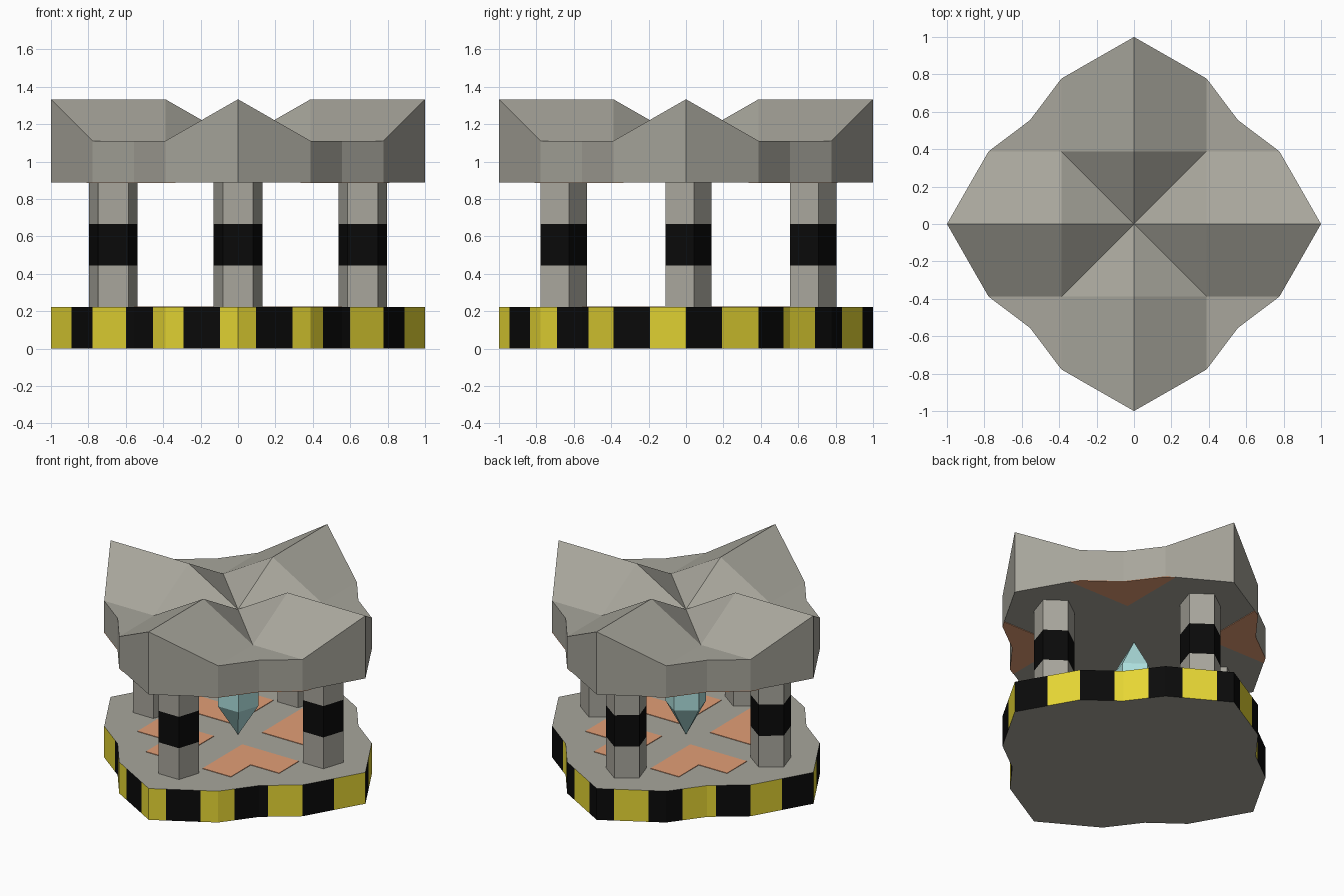
import bpy, bmesh, math
from mathutils import Vector

if "Cube" in bpy.data.objects:
    bpy.data.objects.remove(bpy.data.objects["Cube"])

U = 1 / 9  # modelling grid step
Z_BASE, Z_LOW, Z_HIGH, Z_ROOF, Z_VALLEY, Z_PEAK = 2*U, 4*U, 6*U, 8*U, 10*U, 12*U
A = 0.388  # half width of the roof arms


def material(name, r, g, b):
    m = bpy.data.materials.new(name)
    lin = [((c / 255 + 0.055) / 1.055) ** 2.4 if c > 10 else c / 255 / 12.92 for c in (r, g, b)]
    m.diffuse_color = (*lin, 1)
    m.use_nodes = True
    m.node_tree.nodes["Principled BSDF"].inputs["Base Color"].default_value = m.diffuse_color
    return m


STONE = material("stone grey", 168, 166, 156)
YELLOW = material("hazard yellow", 230, 214, 52)
BLACK = material("black", 10, 10, 10)
ORANGE = material("orange", 226, 158, 118)
CRYSTAL = material("pale teal", 174, 224, 222)


def finish(bm, name, mats):
    bmesh.ops.remove_doubles(bm, verts=bm.verts, dist=1e-4)
    bmesh.ops.recalc_face_normals(bm, faces=bm.faces)
    me = bpy.data.meshes.new(name)
    bm.to_mesh(me)
    bm.free()
    for m in mats:
        me.materials.append(m)
    ob = bpy.data.objects.new(name, me)
    bpy.context.collection.objects.link(ob)
    return ob


def loft(bm, rings, mat_of=lambda level, i: 0, caps=True):
    """Join rings of points with quads; mat_of picks the colour of each side face."""
    vs = [[bm.verts.new(p) for p in r] for r in rings]
    n = len(rings[0])
    for k in range(len(vs) - 1):
        for i in range(n):
            j = (i + 1) % n
            f = bm.faces.new((vs[k][i], vs[k][j], vs[k+1][j], vs[k+1][i]))
            f.material_index = mat_of(k, i)
    if caps:
        bm.faces.new(vs[0][::-1])
        bm.faces.new(vs[-1])
    return vs


def rot(p, q):
    """Quarter turns about z."""
    x, y = p[0], p[1]
    for _ in range(q):
        x, y = -y, x
    return (x, y, *p[2:])


# Shared 16-point outline, counter-clockwise from the front point
QUARTER = [(0, -1), (A, -7*U), (5*U, -5*U), (7*U, -A)]
OUTLINE = [rot(p, q) for q in range(4) for p in QUARTER]

# Base slab, sides cut into equal stripes along the perimeter
edges = [(Vector(OUTLINE[i]), Vector(OUTLINE[(i + 1) % 16])) for i in range(16)]
pitch = sum((b - a).length for a, b in edges) / 26
pts, cols, s = [], [], 0.0
for a, b in edges:
    L = (b - a).length
    cuts = [0.0]
    k = math.ceil((s + pitch / 2) / pitch)
    while k * pitch - pitch / 2 < s + L - 0.005:
        d = k * pitch - pitch / 2 - s
        if d > 0.005:
            cuts.append(d)
        k += 1
    cuts.append(L)
    for d0, d1 in zip(cuts, cuts[1:]):
        pts.append(a.lerp(b, d0 / L))
        cols.append(1 + int((s + (d0 + d1) / 2 + pitch / 2) // pitch) % 2)
    s += L
bm = bmesh.new()
loft(bm, [[(p.x, p.y, z) for p in pts] for z in (0, Z_BASE)], lambda k, i: cols[i])
finish(bm, "base_slab", [STONE, YELLOW, BLACK])

# Roof: flat underside, four gabled arms meeting in a valley cross
bm = bmesh.new()
rim = [(x, y, Z_PEAK if i % 4 == 0 else Z_VALLEY) for i, (x, y) in enumerate(OUTLINE)]
low = [(x, y, Z_ROOF) for x, y in OUTLINE]
loft(bm, [low, rim], caps=False)
bm.faces.new([bm.verts.new(p) for p in low[::-1]])
center = (0, 0, Z_VALLEY)
for q in range(4):
    r = [rim[(4*q + i) % 16] for i in range(5)]
    mid0, mid1 = rot((0, -A, Z_PEAK), q), rot((A, 0, Z_PEAK), q)
    corner = rot((A, -A, Z_VALLEY), q)
    for poly in ((r[0], r[1], corner, mid0), (r[1], r[2], r[3], corner),
                 (r[3], r[4], mid1, corner), (mid0, corner, center), (corner, mid1, center)):
        bm.faces.new([bm.verts.new(p) for p in poly])
finish(bm, "roof", [STONE])


def pentagon(cx, cy, z, r=0.137):
    return [(cx + r * math.cos(math.radians(90 + 72*i)),
             cy + r * math.sin(math.radians(90 + 72*i)), z) for i in range(5)]


# Four five-sided pillars with a black middle band
for q, name in enumerate(("front", "right", "back", "left")):
    cx, cy = rot((0, -6*U), q)
    bm = bmesh.new()
    loft(bm, [pentagon(cx, cy, z) for z in (Z_BASE, Z_LOW, Z_HIGH, Z_ROOF)],
         lambda k, i: int(k == 1))
    finish(bm, name + "_pillar", [STONE, BLACK])

# Crystal with a point at each end
bm = bmesh.new()
rings = loft(bm, [pentagon(0, 0, Z_LOW), pentagon(0, 0, Z_HIGH)], caps=False)
for ring, z in zip(rings, (Z_BASE, Z_ROOF)):
    tip = bm.verts.new((0, 0, z))
    for i in range(5):
        bm.faces.new((ring[i], ring[(i + 1) % 5], tip))
finish(bm, "crystal", [CRYSTAL])

# Orange inlays: L shapes on the floor, corner patches on the ceiling
FLOOR_L = [(U, -U), (U, -5*U), (3*U, -5*U), (3*U, -3*U), (5*U, -3*U), (5*U, -U)]
e = 1 - 3*U * (2*U / A)
CEILING = [(3*U, -3*U), (3*U, -e), *QUARTER[1:], (e, -3*U)]
for name, shape, z0, z1 in (("floor_inlays", FLOOR_L, Z_BASE - 0.002, Z_BASE + 0.004),
                            ("ceiling_inlays", CEILING, Z_ROOF - 0.004, Z_ROOF + 0.002)):
    bm = bmesh.new()
    for q in range(4):
        loft(bm, [[(*rot(p, q), z) for p in shape] for z in (z0, z1)])
    finish(bm, name, [ORANGE])
